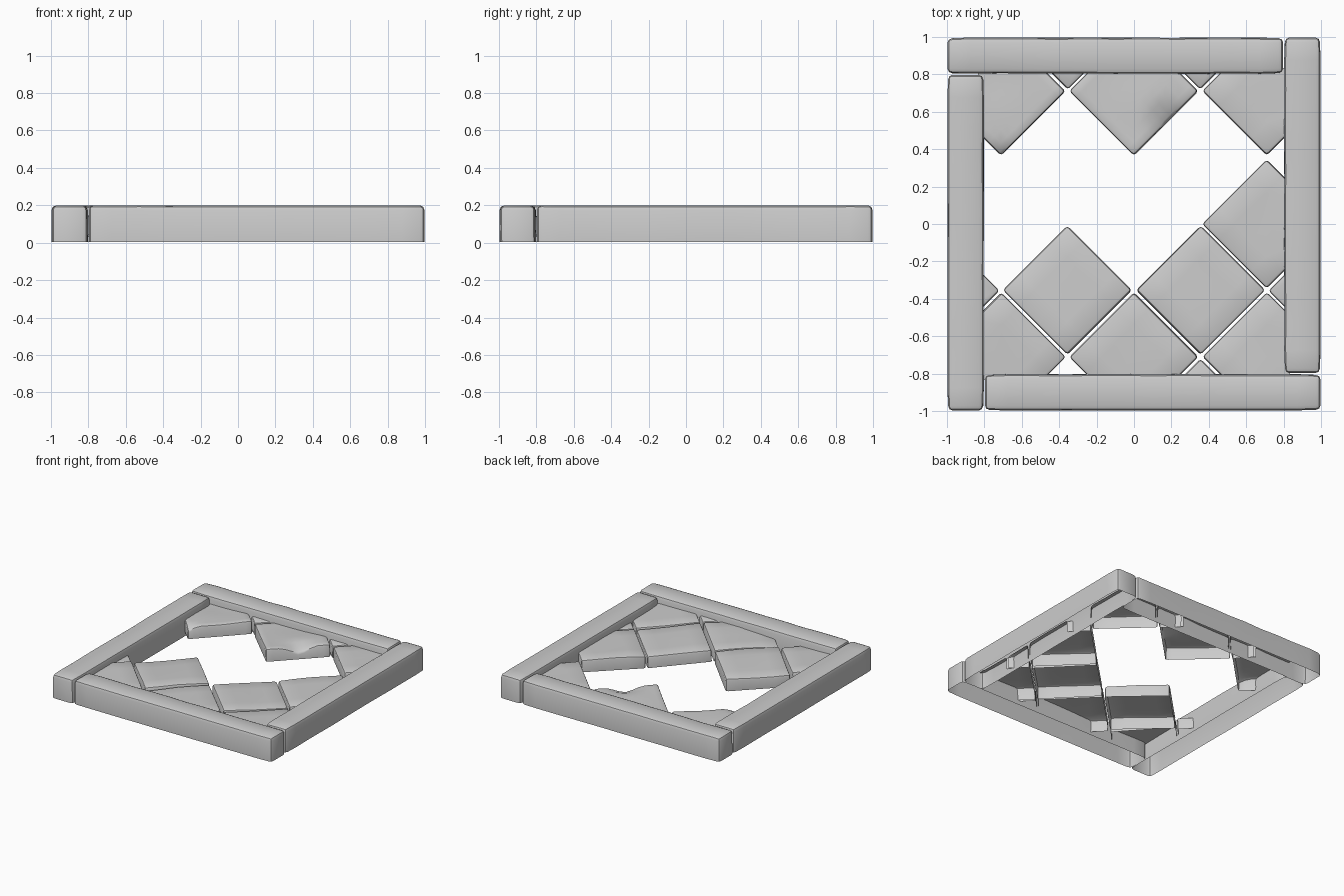
import bpy, bmesh, math, random
from mathutils import Vector, Matrix, noise

if "Cube" in bpy.data.objects:
    bpy.data.objects.remove(bpy.data.objects["Cube"])

random.seed(4)
CLIP = 0.835   # tiles stop just inside the hollow border beams
P = 0.355      # half pitch of the diamond tiling


def cut(bm, co, no, clear=False):
    bmesh.ops.bisect_plane(bm, geom=bm.verts[:] + bm.edges[:] + bm.faces[:],
                           plane_co=co, plane_no=no, clear_outer=clear)


def open_block(sx, sy, sz, bevel, segs):
    """Rounded block without an underside, sitting on z = 0."""
    bm = bmesh.new()
    bmesh.ops.create_cube(bm, size=1)
    for v in bm.verts:
        v.co = Vector((v.co.x * sx, v.co.y * sy, (v.co.z + 0.5) * sz))
    bottom = [f for f in bm.faces if f.normal.z < -0.9]
    bmesh.ops.delete(bm, geom=bottom, context='FACES_ONLY')
    edges = [e for e in bm.edges if not e.is_boundary]
    bmesh.ops.bevel(bm, geom=edges, offset=bevel, segments=segs,
                    profile=0.5, affect='EDGES')
    return bm


def finish(bm, name):
    bmesh.ops.recalc_face_normals(bm, faces=bm.faces[:])
    mesh = bpy.data.meshes.new(name)
    bm.to_mesh(mesh)
    bm.free()
    ob = bpy.data.objects.new(name, mesh)
    bpy.context.collection.objects.link(ob)
    bpy.context.view_layer.objects.active = ob
    ob.select_set(True)
    bpy.ops.object.shade_smooth_by_angle(angle=math.radians(35))
    ob.select_set(False)


# Border beams, one per side, turned a quarter each in a pinwheel
def beam(name, turn):
    L, W, H = 1.795, 0.195, 0.195
    bm = open_block(L, W, H, 0.026, 2)
    for i in range(-5, 6):
        cut(bm, (i * 0.155, 0, 0), (1, 0, 0))
    seed = Vector((turn * 7.3, 2.1, 0.4))
    for v in bm.verts:
        n = noise.noise(v.co * 3.0 + seed)
        shrink = 1 - 0.05 * abs(n)          # worn, slightly uneven faces
        v.co.y *= shrink
        v.co.z = 0.005 + v.co.z * (1 - 0.03 * abs(n))
        if abs(v.co.x) > L / 2 - 0.05:
            v.co.y *= 0.97
    bm.transform(Matrix.Rotation(turn * math.pi / 2, 4, 'Z')
                 @ Matrix.Translation((0.1, -0.9, 0)))
    finish(bm, name)


for i, side in enumerate(("front", "right", "back", "left")):
    beam(side + "_beam", i)


# Diamond paving tiles, clipped at the border
def tile(name, i, j, dents=()):
    bm = open_block(0.487, 0.487, 0.1, 0.016, 2)
    steps = 9 if dents else 3
    for k in range(1, steps + 1):
        d = -0.2435 + 0.487 * k / (steps + 1)
        cut(bm, (d, 0, 0), (1, 0, 0))
        cut(bm, (0, d, 0), (0, 1, 0))
    tilt = (Matrix.Rotation(random.uniform(-0.03, 0.03), 4, 'X')
            @ Matrix.Rotation(random.uniform(-0.03, 0.03), 4, 'Y'))
    bm.transform(Matrix.Translation((i * P, j * P, 0.038)) @ tilt
                 @ Matrix.Rotation(math.pi / 4, 4, 'Z'))
    for v in bm.verts:
        if v.co.z > 0.1:
            v.co.z += 0.008 * noise.noise(v.co * 4)
            for x, y, r, depth in dents:
                d = math.hypot(v.co.x - x, v.co.y - y)
                v.co.z -= depth * max(0, 1 - d / r)
    for n in ((1, 0, 0), (-1, 0, 0), (0, 1, 0), (0, -1, 0)):
        cut(bm, Vector(n) * CLIP, n, True)
    finish(bm, name)


# Chipped tiles in the back row
tile("chipped_back_tile", 0, 2, [(0.18, 0.54, 0.13, 0.05)])
tile("chipped_corner_tile", -2, 2, [(-0.71, 0.38, 0.06, 0.03)])

# Whole and border tiles by grid position; the gaps are missing tiles
for k, (i, j) in enumerate([(2, 2), (-1, 3), (1, 3), (2, 0), (-1, -1), (1, -1),
                            (-2, -2), (0, -2), (2, -2), (-3, -1), (3, -1),
                            (1, -3)]):
    tile("paving_tile_%d" % (k + 1), i, j)
